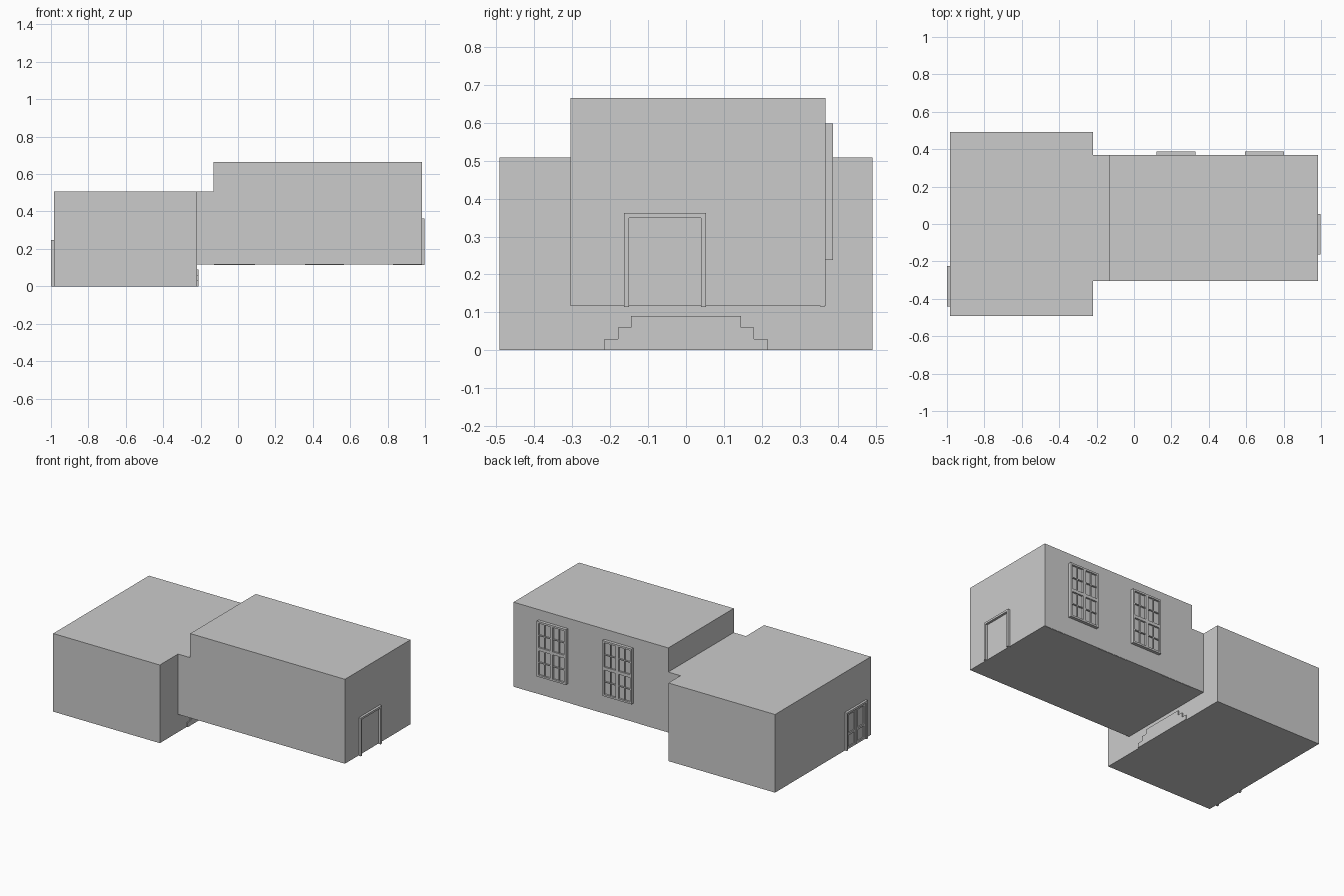
import bpy, bmesh

if "Cube" in bpy.data.objects:
    bpy.data.objects.remove(bpy.data.objects["Cube"])


def finish(name, bm):
    mesh = bpy.data.meshes.new(name)
    bm.to_mesh(mesh)
    bm.free()
    obj = bpy.data.objects.new(name, mesh)
    bpy.context.collection.objects.link(obj)
    return obj


def add_box(bm, x, y, z):
    v = [bm.verts.new((a, b, c)) for a in x for b in y for c in z]
    for f in ((0, 1, 3, 2), (4, 6, 7, 5), (0, 4, 5, 1), (2, 3, 7, 6), (0, 2, 6, 4), (1, 5, 7, 3)):
        bm.faces.new([v[i] for i in f])


def boxes(name, parts):
    bm = bmesh.new()
    for p in parts:
        add_box(bm, *p)
    return finish(name, bm)


def drop_faces(bm, test):
    bm.faces.ensure_lookup_table()
    bm.normal_update()
    doomed = [f for f in bm.faces if test(f)]
    bmesh.ops.delete(bm, geom=doomed, context='FACES')


# Lower room shell with a passage opening in its right wall
LX0, LX1, LY, LZ = -0.985, -0.218, 0.492, 0.508
bm = bmesh.new()
add_box(bm, (LX0, LX1), (-LY, LY), (0, LZ))
drop_faces(bm, lambda f: f.normal.x > 0.9)
ys, zs = (-LY, -0.145, 0.145, LY), (0, 0.116, 0.40, LZ)
for i in range(3):
    for j in range(3):
        if (i, j) != (1, 1):
            bm.faces.new([bm.verts.new((LX1, y, z)) for y, z in (
                (ys[i], zs[j]), (ys[i + 1], zs[j]), (ys[i + 1], zs[j + 1]), (ys[i], zs[j + 1]))])
bmesh.ops.remove_doubles(bm, verts=bm.verts, dist=0.0005)
finish("lower_room", bm)

# Upper hall shell: stepped side profile swept across its width, open to the lower room
HY0, HY1, HZ0, HZ1 = -0.305, 0.368, 0.116, 0.665
profile = [(LX1, HZ0), (0.983, HZ0), (0.983, HZ1), (-0.13, HZ1), (-0.13, LZ), (LX1, LZ)]
bm = bmesh.new()
face = bm.faces.new([bm.verts.new((x, HY0, z)) for x, z in profile])
sweep = bmesh.ops.extrude_face_region(bm, geom=[face], use_keep_orig=True)
for v in sweep["geom"]:
    if isinstance(v, bmesh.types.BMVert):
        v.co.y = HY1
bmesh.ops.recalc_face_normals(bm, faces=bm.faces)
drop_faces(bm, lambda f: f.normal.x < -0.9 and f.calc_center_median().x < -0.2)
finish("upper_hall", bm)

# Wrapped steps down into the lower room, poking slightly through the wall
boxes("entry_steps", [((-0.325 + 0.035 * i, -0.211),
                       (-0.215 + 0.035 * i, 0.215 - 0.035 * i),
                       (0.03 * i, 0.03 * (i + 1))) for i in range(3)])


# Door surround: two jambs and a head
def door_frame(name, x, y0, y1, z0, z1, w=0.013):
    boxes(name, [(x, (y0, y0 + w), (z0, z1)), (x, (y1 - w, y1), (z0, z1)),
                 (x, (y0 + w, y1 - w), (z1 - w, z1))])


door_frame("hall_door_frame", (0.98, 0.998), -0.163, 0.053, 0.114, 0.362)
door_frame("room_door_frame", (-1.0, -0.982), -0.44, -0.225, 0.0, 0.248)

# Double door leaves in the lower room
leaves = []
for y0, y1 in ((-0.427, -0.334), (-0.331, -0.238)):
    leaves += [((-0.992, -0.984), (y0, y0 + 0.014), (0.002, 0.235)),
               ((-0.992, -0.984), (y1 - 0.014, y1), (0.002, 0.235))]
    leaves += [((-0.992, -0.984), (y0 + 0.014, y1 - 0.014), (z, z + 0.014))
               for z in (0.002, 0.09, 0.221)]
boxes("room_door_leaves", leaves)

# Tall windows on the rear wall: frame, mullions, transom and thin glazing bars
for n, x0 in enumerate((0.12, 0.593)):
    x1, z0, z1 = x0 + 0.21, 0.238, 0.598
    xm, zm = (x0 + x1) / 2, (z0 + z1) / 2
    y = (0.366, 0.388)
    parts = [((x0, x0 + 0.012), y, (z0, z1)), ((x1 - 0.012, x1), y, (z0, z1)),
             ((x0, x1), y, (z0, z0 + 0.012)), ((x0, x1), y, (z1 - 0.012, z1)),
             ((xm - 0.01, xm + 0.01), y, (z0, z1)),
             ((x0, x1), (0.366, 0.387), (zm - 0.01, zm + 0.01))]
    thin = (0.366, 0.384)
    for s in (-1, 1):
        xb, zb = xm + s * 0.051, zm + s * 0.088
        parts += [((xb - 0.003, xb + 0.003), thin, (z0, z1)),
                  ((x0, x1), thin, (zb - 0.003, zb + 0.003))]
    boxes(f"window_frame_{n + 1}", parts)
    boxes(f"window_glass_{n + 1}", [((x0 + 0.005, x1 - 0.005), (0.37, 0.376), (z0 + 0.005, z1 - 0.005))])

# Skirting panels between the windows inside the hall
boxes("hall_skirting", [((a, b), (0.355, 0.366), (0.114, 0.14))
                        for a, b in ((-0.128, 0.09), (0.357, 0.568), (0.83, 0.98))])
